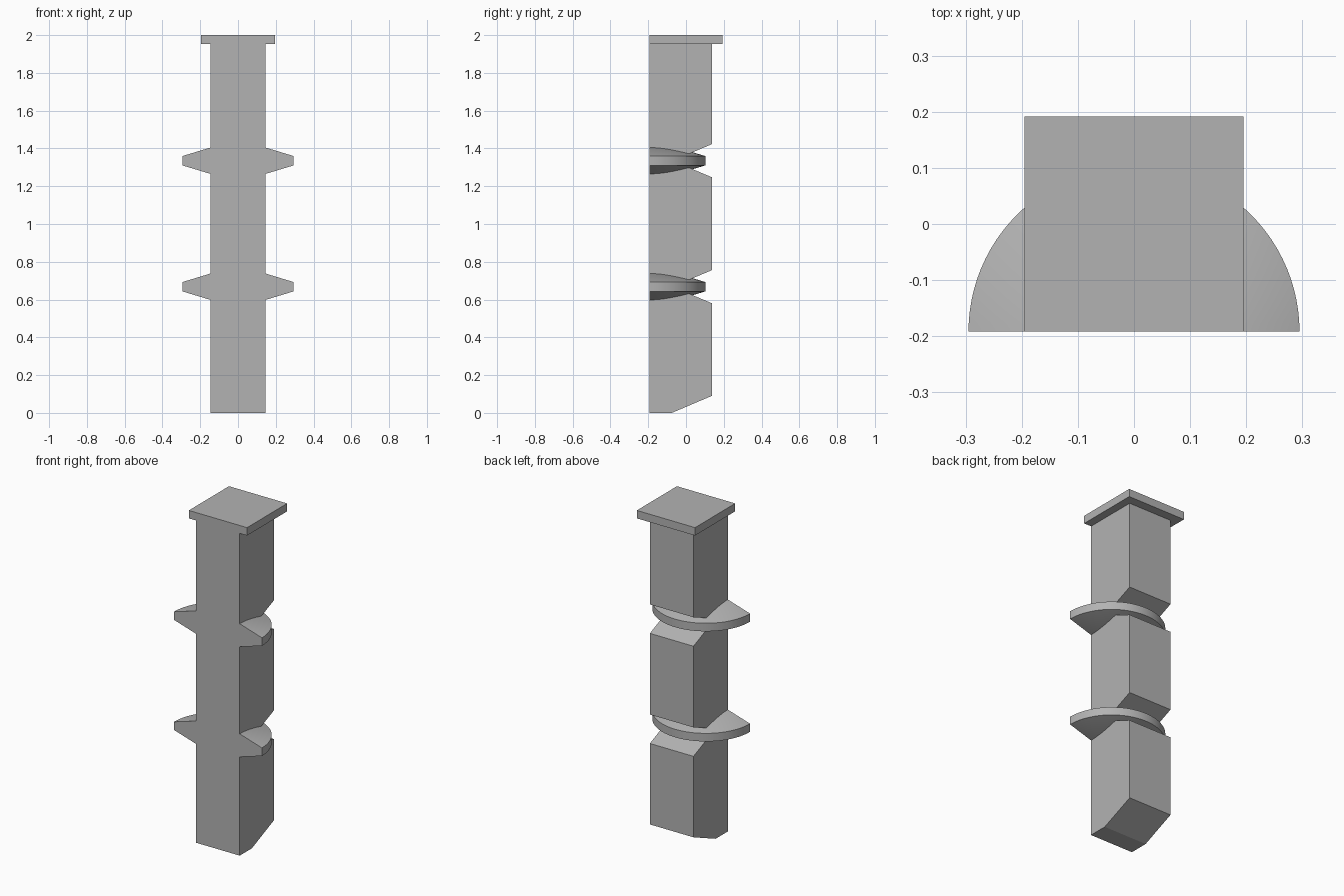
import bpy, bmesh, math
from mathutils import Vector

if "Cube" in bpy.data.objects:
    bpy.data.objects.remove(bpy.data.objects["Cube"], do_unlink=True)

FRONT, BACK, HALF_W = -0.192, 0.137, 0.146
RING_HEIGHTS = (0.668, 1.335)

grey = bpy.data.materials.new("plain grey")
grey.use_nodes = True
colour = (0.45, 0.45, 0.45, 1)
grey.diffuse_color = colour
grey.node_tree.nodes["Principled BSDF"].inputs["Base Color"].default_value = colour


def finish(bm, name):
    bmesh.ops.recalc_face_normals(bm, faces=bm.faces)
    mesh = bpy.data.meshes.new(name)
    bm.to_mesh(mesh)
    bm.free()
    obj = bpy.data.objects.new(name, mesh)
    bpy.context.collection.objects.link(obj)
    mesh.materials.append(grey)
    return obj


def extruded(name, profile, half_width):
    """Extrude a (y, z) side profile across x."""
    bm = bmesh.new()
    face = bm.faces.new([bm.verts.new((-half_width, y, z)) for y, z in profile])
    new = bmesh.ops.extrude_face_region(bm, geom=[face])["geom"]
    bmesh.ops.translate(bm, vec=(2 * half_width, 0, 0),
                        verts=[v for v in new if isinstance(v, bmesh.types.BMVert)])
    return finish(bm, name)


def half_ring(name, height):
    """Half-turn of a tapered disc, flat on the front."""
    bm = bmesh.new()
    profile = [(0, 0.114), (0.295, 0.0245), (0.295, -0.0245), (0, -0.114)]
    verts = [bm.verts.new((r, FRONT, height + z)) for r, z in profile]
    edges = [bm.edges.new(pair) for pair in zip(verts, verts[1:])]
    bmesh.ops.spin(bm, geom=verts + edges, cent=(0, FRONT, height), axis=(0, 0, 1),
                   angle=math.pi, steps=48)
    bmesh.ops.remove_doubles(bm, verts=bm.verts, dist=0.0001)
    bmesh.ops.contextual_create(bm, geom=[e for e in bm.edges if e.is_boundary])
    return finish(bm, name)


# Column with a sloped foot and a wedge notch behind each ring
profile = [(FRONT, 0), (-0.075, 0), (BACK, 0.09)]
for h in RING_HEIGHTS:
    profile += [(BACK, h - 0.0875), (0, h - 0.03), (0, h + 0.03), (BACK, h + 0.0875)]
profile += [(BACK, 1.96), (FRONT, 1.96)]
column = extruded("column", profile, HALF_W)

# Square cap, flush with the front
cap = extruded("cap", [(FRONT, 1.952), (0.192, 1.952), (0.192, 2), (FRONT, 2)], 0.195)

# Tapered half rings
rings = [half_ring(name, h) for name, h in zip(("lower_ring", "upper_ring"), RING_HEIGHTS)]

# Smooth the curved surfaces, keep edges sharp
bpy.ops.object.select_all(action="DESELECT")
for obj in [column, cap] + rings:
    obj.select_set(True)
bpy.context.view_layer.objects.active = column
bpy.ops.object.shade_smooth_by_angle(angle=math.radians(15))
